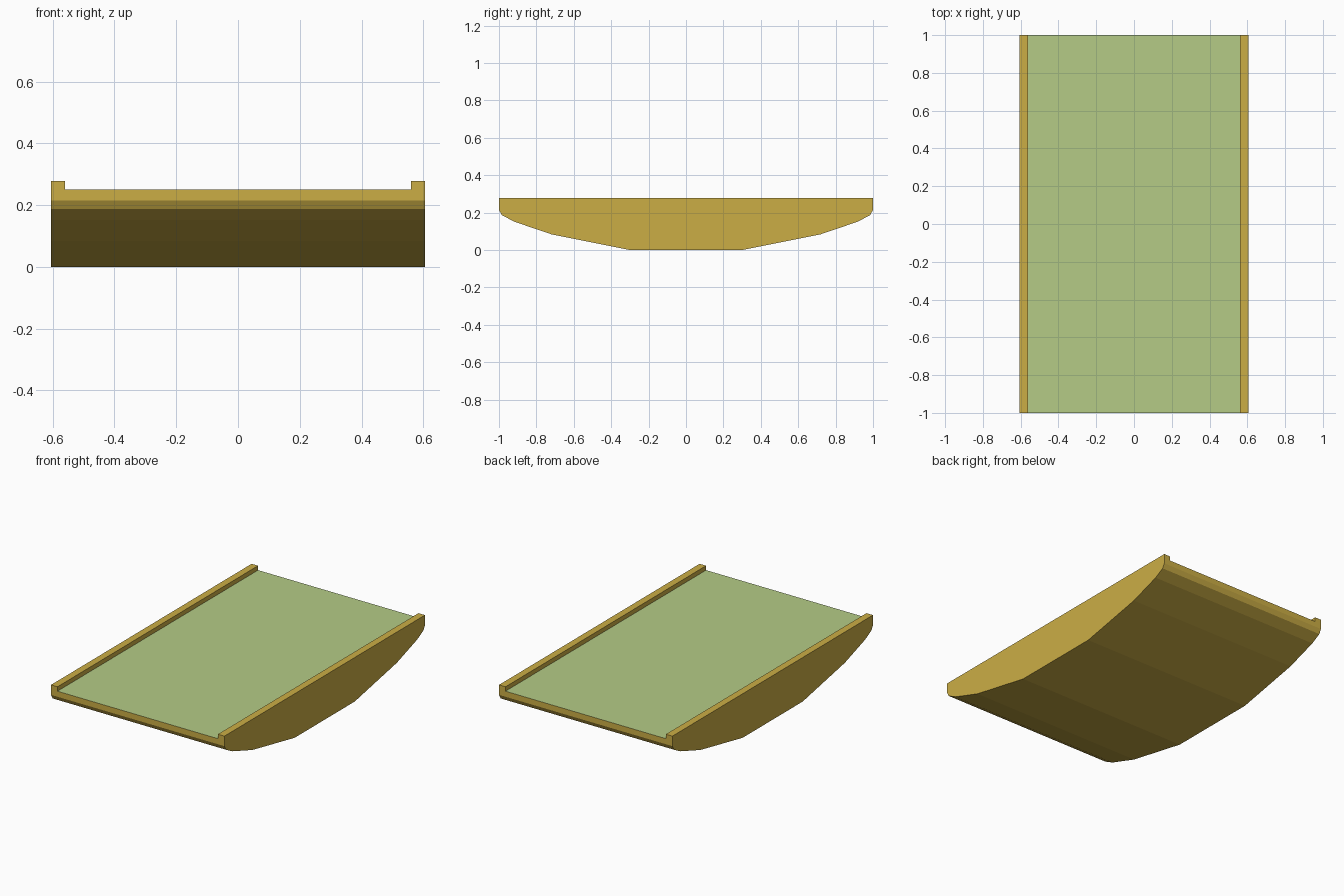
import bpy, bmesh

if "Cube" in bpy.data.objects:
    bpy.data.objects.remove(bpy.data.objects["Cube"])

HALF_W, RAIL_X = 0.605, 0.56
DECK_Z, RAIL_Z = 0.25, 0.278


def material(name, color):
    m = bpy.data.materials.new(name)
    m.diffuse_color = color
    m.use_nodes = True
    m.node_tree.nodes["Principled BSDF"].inputs["Base Color"].default_value = m.diffuse_color
    return m


# Curved underside profile (y, z), mirrored front to back
half = [(0.3, 0.0), (0.72, 0.084), (0.92, 0.152), (0.985, 0.187),
        (1.0, 0.215), (1.0, DECK_Z)]
profile = half + [(-y, z) for y, z in reversed(half)]

# Hull: profile swept across the width
bm = bmesh.new()
left = [bm.verts.new((-HALF_W, y, z)) for y, z in profile]
right = [bm.verts.new((HALF_W, y, z)) for y, z in profile]
bm.faces.new(left)
bm.faces.new(right)
n = len(profile)
for i in range(n):
    j = (i + 1) % n
    bm.faces.new((left[i], left[j], right[j], right[i]))
bmesh.ops.recalc_face_normals(bm, faces=bm.faces)

# Side rails: split off the edge strips of the deck and raise them
for x in (-RAIL_X, RAIL_X):
    bmesh.ops.bisect_plane(bm, geom=bm.verts[:] + bm.edges[:] + bm.faces[:],
                           plane_co=(x, 0, 0), plane_no=(1, 0, 0))
bm.normal_update()
top = [f for f in bm.faces if f.normal.z > 0.9]
strips = []
for f in top:
    if abs(f.calc_center_median().x) > RAIL_X:
        strips.append(f)
    else:
        f.material_index = 1  # green deck
raised = bmesh.ops.extrude_discrete_faces(bm, faces=strips)["faces"]
for v in {v for f in raised for v in f.verts}:
    v.co.z = RAIL_Z
bmesh.ops.recalc_face_normals(bm, faces=bm.faces)

mesh = bpy.data.meshes.new("curved_platform")
bm.to_mesh(mesh)
bm.free()
mesh.materials.append(material("yellow_body", (0.60, 0.42, 0.06, 1)))
mesh.materials.append(material("green_deck", (0.46, 0.60, 0.24, 1)))
board = bpy.data.objects.new("curved_platform", mesh)
bpy.context.collection.objects.link(board)
